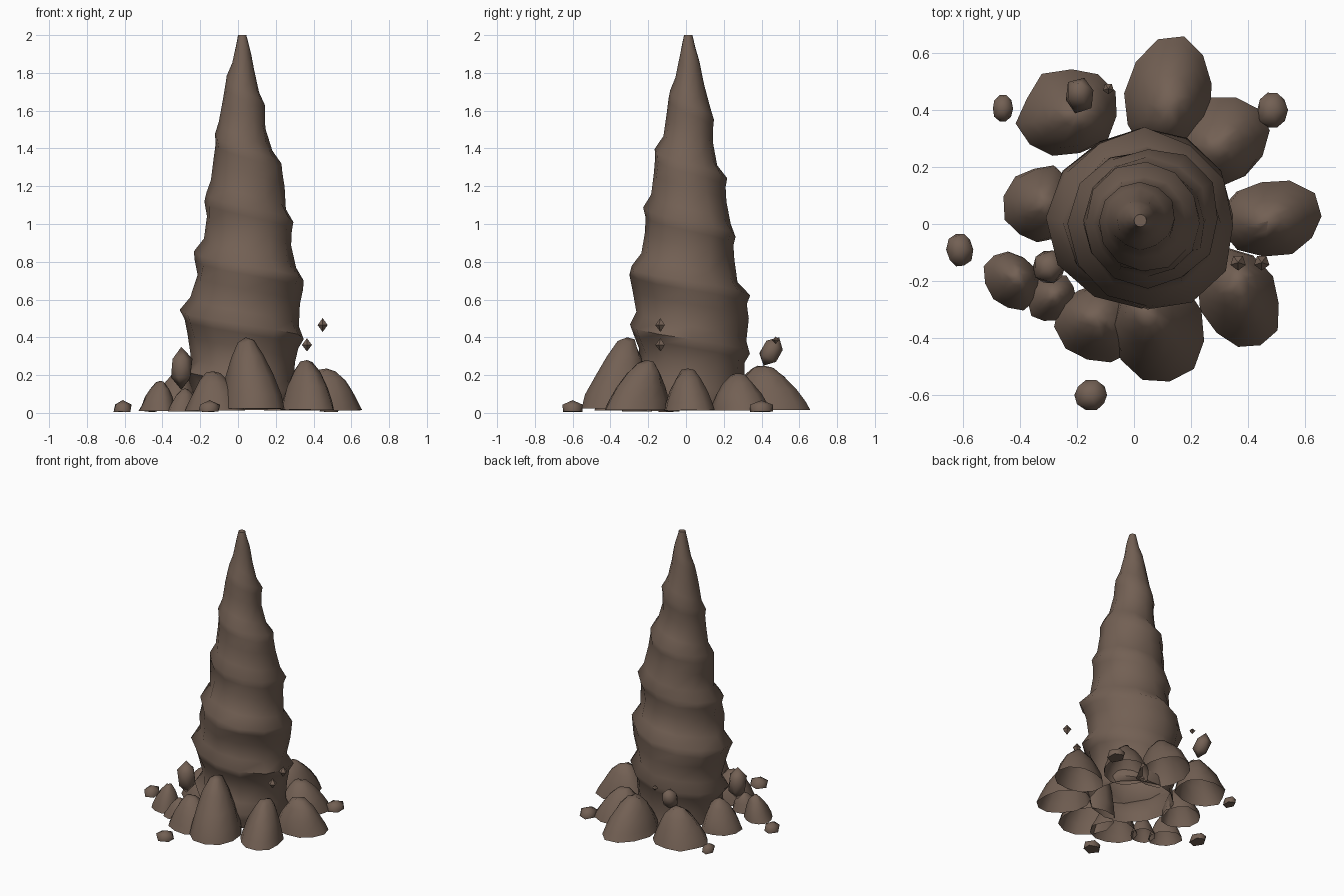
import bpy, bmesh, math, random
from mathutils import Vector, Matrix

random.seed(4)
if "Cube" in bpy.data.objects:
    bpy.data.objects.remove(bpy.data.objects["Cube"])

rock = bpy.data.materials.new("brown rock")
rock.use_nodes = True
colour = (0.17, 0.117, 0.088, 1)
rock.diffuse_color = colour
rock.node_tree.nodes["Principled BSDF"].inputs["Base Color"].default_value = colour


def finish(bm, name, angle):
    bmesh.ops.recalc_face_normals(bm, faces=bm.faces)
    mesh = bpy.data.meshes.new(name)
    bm.to_mesh(mesh)
    bm.free()
    mesh.materials.append(rock)
    obj = bpy.data.objects.new(name, mesh)
    bpy.context.collection.objects.link(obj)
    bpy.ops.object.select_all(action="DESELECT")
    obj.select_set(True)
    bpy.context.view_layer.objects.active = obj
    bpy.ops.object.shade_smooth_by_angle(angle=math.radians(angle))


def interp(profile, z):
    for (z0, r0), (z1, r1) in zip(profile, profile[1:]):
        if z <= z1:
            return r0 + (r1 - r0) * (z - z0) / (z1 - z0)
    return profile[-1][1]


# Spire: rows follow a helix, each turn stepping out over the next
SIDES, PITCH, BOTTOM, TOP = 12, 0.31, 0.02, 2.0
ENVELOPE = [(0, 0.27), (0.3, 0.29), (0.5, 0.305), (0.72, 0.282), (0.9, 0.24), (1.03, 0.23),
            (1.3, 0.178), (1.45, 0.14), (1.6, 0.118), (1.8, 0.068), (2, 0.022)]
AXIS_X = [(0, 0.035), (0.5, 0.025), (0.75, 0.05), (1.2, 0.048), (1.5, 0.02), (2, 0.022)]
AXIS_Y = [(0, 0.02), (0.5, 0.03), (0.75, -0.01), (1.03, 0.02), (1.3, 0.0), (1.6, 0.018), (2, 0.012)]
TURN = [(0, 1.09), (0.22, 0.95), (0.6, 0.97), (0.85, 1.03)]
ROWS = len(TURN)
bm = bmesh.new()
grid = {}
for j in range(SIDES):
    for i in range(-3 * ROWS, 7 * ROWS):
        phase, swell = TURN[i % ROWS]
        z = 0.7 + PITCH * (i // ROWS + phase - j / SIDES)
        z = min(max(z, BOTTOM), TOP)
        r = interp(ENVELOPE, z)
        if BOTTOM < z < TOP:
            r *= swell * random.uniform(0.96, 1.04)
        a = math.tau * j / SIDES
        grid[j, i] = bm.verts.new((interp(AXIS_X, z) + r * math.cos(a),
                                   interp(AXIS_Y, z) + r * math.sin(a), z))


def spire_vert(j, i):
    return grid.get((j % SIDES, i - ROWS * (j // SIDES)))


for j in range(SIDES):
    for i in range(-3 * ROWS, 7 * ROWS - 1):
        quad = [spire_vert(j, i), spire_vert(j + 1, i),
                spire_vert(j + 1, i + 1), spire_vert(j, i + 1)]
        if all(quad):
            bm.faces.new(quad)
bmesh.ops.remove_doubles(bm, verts=bm.verts, dist=0.0005)
rim = [e for e in bm.edges if e.is_boundary and e.verts[0].co.z > 1]
bmesh.ops.holes_fill(bm, edges=rim, sides=0)
finish(bm, "spire", 60)


# Mounds: hollow peaked shells heaped round the foot
DOME = [(1, 0.06), (0.91, 0.24), (0.74, 0.5), (0.51, 0.76), (0.25, 0.95)]


def mound(name, x, y, long, wide, apex, turn=None):
    bm = bmesh.new()
    facing = math.atan2(y, x) if turn is None else math.radians(turn)
    spin = Matrix.Rotation(facing, 3, "Z")
    base = Vector((x, y, 0))
    rise = Vector(apex) - base
    sides = 11
    wobble = [random.uniform(0.94, 1.06) for _ in range(sides)]
    rings = []
    for f, t in DOME:
        ring = []
        for k in range(sides):
            a = math.tau * k / sides
            s = f * wobble[k] * random.uniform(0.96, 1.04)
            flat = Vector((long * s * math.cos(a), wide * s * math.sin(a), 0))
            ring.append(bm.verts.new(base + spin @ flat + rise * t * random.uniform(0.95, 1.03)))
        rings.append(ring)
    tip = bm.verts.new(apex)
    for k in range(sides):
        n = (k + 1) % sides
        for low, high in zip(rings, rings[1:]):
            bm.faces.new((low[k], low[n], high[n], high[k]))
        bm.faces.new((rings[-1][k], rings[-1][n], tip))
    finish(bm, name, 60)


mound("back_mound", 0.12, 0.45, 0.21, 0.155, (0.12, 0.41, 0.25))
mound("back_left_mound", 0.31, 0.29, 0.17, 0.15, (0.30, 0.27, 0.21))
mound("left_mound", 0.475, 0.02, 0.18, 0.14, (0.47, 0.01, 0.235))
mound("front_left_mound", 0.37, -0.27, 0.18, 0.14, (0.365, -0.21, 0.28), -65)
mound("front_mound", 0.085, -0.37, 0.19, 0.165, (0.04, -0.31, 0.4))
mound("front_right_mound", -0.12, -0.35, 0.14, 0.15, (-0.13, -0.33, 0.22))
mound("small_front_right_mound", -0.29, -0.26, 0.09, 0.08, (-0.28, -0.25, 0.13))
mound("outer_right_mound", -0.43, -0.2, 0.11, 0.09, (-0.41, -0.19, 0.17), 125)
mound("right_mound", -0.33, 0.07, 0.125, 0.14, (-0.31, 0.07, 0.22))
mound("back_right_mound", -0.23, 0.39, 0.185, 0.155, (-0.20, 0.38, 0.25), 25)


# Stones: loose rocks round the mounds
def stone(name, centre, size, tilt=0.0):
    bm = bmesh.new()
    bmesh.ops.create_icosphere(bm, subdivisions=1, radius=1.04)
    spin = Matrix.Rotation(tilt, 3, "X")
    for v in bm.verts:
        p = v.co * random.uniform(0.93, 1.06)
        v.co = Vector(centre) + spin @ Vector([c * s for c, s in zip(p, size)])
        v.co.z = max(v.co.z, 0.005)
    finish(bm, name, 60)


stone("right_stone", (-0.61, -0.09, 0.025), (0.05, 0.066, 0.04))
stone("back_right_stone", (-0.46, 0.405, 0.025), (0.04, 0.053, 0.04))
stone("back_left_stone", (0.485, 0.4, 0.025), (0.058, 0.068, 0.04))
stone("front_stone", (-0.15, -0.6, 0.025), (0.064, 0.057, 0.04))
stone("upright_stone", (-0.30, -0.15, 0.235), (0.06, 0.065, 0.105))
stone("raised_stone", (-0.19, 0.452, 0.325), (0.054, 0.056, 0.08), -0.5)


# Chips: tiny five-sided double cones thrown into the air
def chip(name, centre, radius, half_height):
    bm = bmesh.new()
    mid = Vector(centre)
    ring = []
    for k in range(5):
        a = math.tau * k / 5 + math.pi / 2
        ring.append(bm.verts.new(mid + radius * Vector((math.cos(a), -math.sin(a), 0))))
    for side in (-1, 1):
        point = bm.verts.new(mid + Vector((0, 0, side * half_height)))
        for k in range(5):
            bm.faces.new((ring[k], ring[(k + 1) % 5], point))
    finish(bm, name, 20)


chip("low_chip", (0.365, -0.135, 0.36), 0.028, 0.035)
chip("high_chip", (0.448, -0.135, 0.465), 0.028, 0.037)
chip("back_chip", (-0.09, 0.475, 0.385), 0.02, 0.02)
